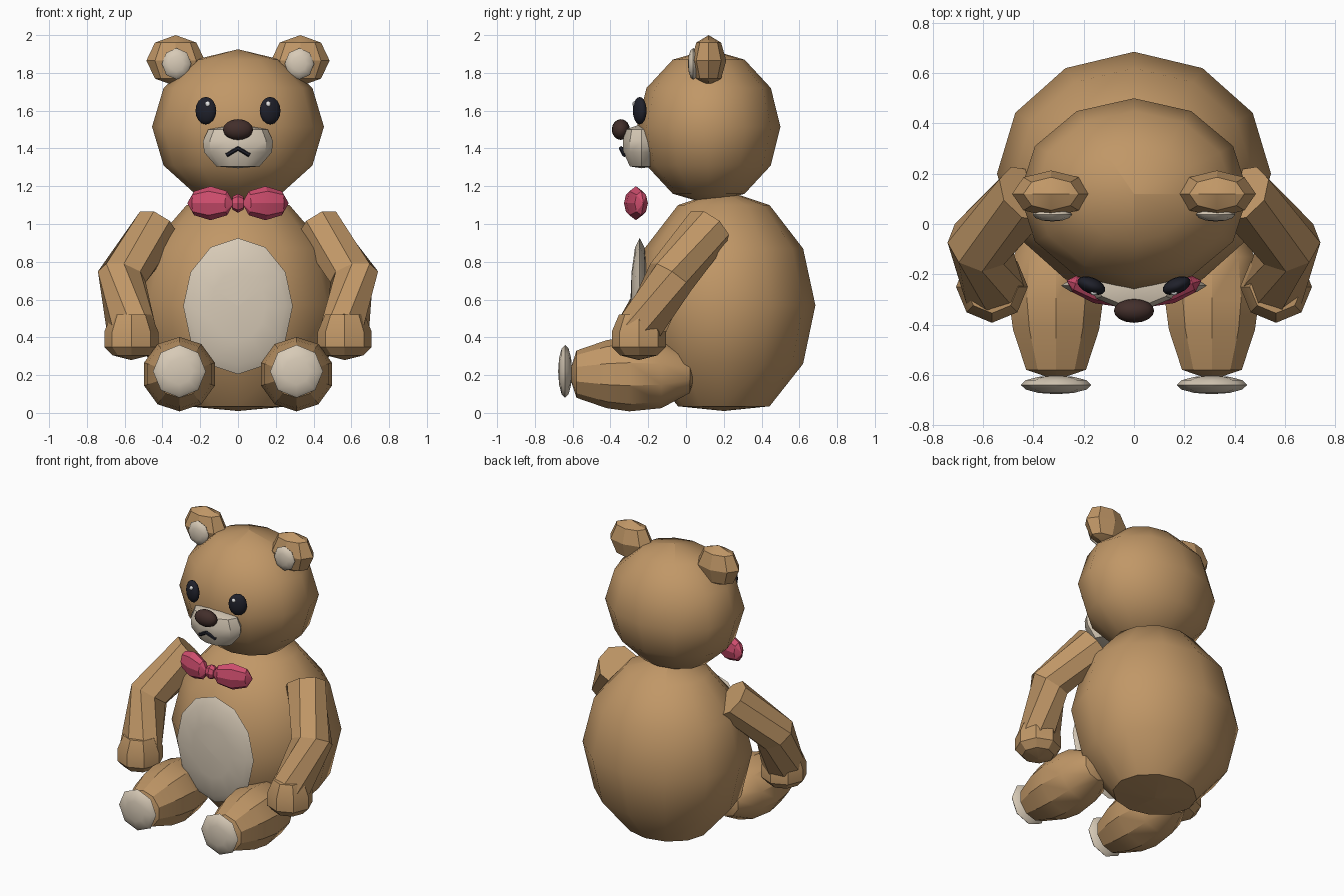
import bpy, bmesh, math
from mathutils import Vector, Matrix

cube = bpy.data.objects.get("Cube")
if cube:
    bpy.data.objects.remove(cube, do_unlink=True)


def material(name, r, g, b):
    m = bpy.data.materials.new(name)
    m.use_nodes = True
    m.diffuse_color = (r, g, b, 1)
    bsdf = m.node_tree.nodes["Principled BSDF"]
    bsdf.inputs["Base Color"].default_value = (r, g, b, 1)
    bsdf.inputs["Roughness"].default_value = 0.8
    return m


FUR = material("tan fur", 0.53, 0.31, 0.135)
CREAM = material("cream plush", 0.68, 0.59, 0.47)
NOSE = material("dark brown", 0.055, 0.028, 0.024)
BLACK = material("glossy black", 0.014, 0.015, 0.024)
PINK = material("pink ribbon", 0.62, 0.075, 0.155)
WHITE = material("white glint", 0.85, 0.85, 0.85)


def finish(name, bm, mat, sharp):
    """Turn a bmesh into an object; edges steeper than sharp stay hard."""
    bmesh.ops.remove_doubles(bm, verts=bm.verts, dist=0.0005)
    bmesh.ops.recalc_face_normals(bm, faces=bm.faces)
    mesh = bpy.data.meshes.new(name)
    bm.to_mesh(mesh)
    bm.free()
    mesh.materials.append(mat)
    mesh.shade_smooth()
    mesh.set_sharp_from_angle(angle=math.radians(sharp))
    obj = bpy.data.objects.new(name, mesh)
    bpy.context.collection.objects.link(obj)
    return obj


def skin(bm, rings):
    """Bridge neighbouring rings with quads and cap both ends."""
    loops = [[bm.verts.new(p) for p in ring] for ring in rings]
    n = len(loops[0])
    for a, b in zip(loops, loops[1:]):
        for i in range(n):
            j = (i + 1) % n
            bm.faces.new((a[i], a[j], b[j], b[i]))
    bm.faces.new(loops[0])
    bm.faces.new(loops[-1])


AXES = {"Z": lambda a, b, h: (a, b, h),
        "Y": lambda a, b, h: (b, h, a),
        "X": lambda a, b, h: (h, b, a)}


def lathe(name, profile, sides, mat, loc=(0, 0, 0), scale=(1, 1, 1),
          axis="Z", turn=0, sharp=40):
    """Revolve (radius, height) pairs about an axis, then scale and place."""
    place = (Matrix.Translation(loc) @ Matrix.Rotation(math.radians(turn), 4, "Z")
             @ Matrix.Diagonal((*scale, 1)))
    rings = []
    for r, h in profile:
        r = max(r, 0.0)
        angles = [math.tau * i / sides for i in range(sides)]
        rings.append([place @ Vector(AXES[axis](r * math.cos(t), r * math.sin(t), h))
                      for t in angles])
    bm = bmesh.new()
    skin(bm, rings)
    # collapse the pole rings into single points
    bmesh.ops.remove_doubles(bm, verts=bm.verts, dist=0.0005)
    return finish(name, bm, mat, sharp)


def ball(name, loc, scale, mat, sides=12, rings=6, **kw):
    steps = [math.pi * i / rings for i in range(rings + 1)]
    profile = [(math.sin(t), -math.cos(t)) for t in steps]
    profile[0], profile[-1] = (0.001, -1), (0.001, 1)
    return lathe(name, profile, sides, mat, loc, scale, **kw)


def tube(name, points, radius, sides, mat, sharp=40):
    """Sweep a regular polygon along a path."""
    pts = [Vector(p) for p in points]
    rings = []
    for i, p in enumerate(pts):
        d = pts[min(i + 1, len(pts) - 1)] - pts[max(i - 1, 0)]
        rot = d.to_track_quat("Z", "Y")
        ring = []
        for k in range(sides):
            t = math.tau * (k + 0.5) / sides
            ring.append(p + rot @ Vector((math.cos(t), math.sin(t), 0)) * radius)
        rings.append(ring)
    bm = bmesh.new()
    skin(bm, rings)
    return finish(name, bm, mat, sharp)


# Body with a flattened seat, and head
lathe("body", [(0.001, 0.01), (0.5, 0.035), (0.866, 0.26), (1, 0.57),
               (0.866, 0.87), (0.5, 1.1), (0.001, 1.18)], 12, FUR,
      loc=(0, 0.2, 0), scale=(0.545, 0.485, 1))
ball("head", (0, 0.12, 1.515), (0.455, 0.38, 0.41), FUR)
ball("belly_patch", (0, -0.245, 0.565), (0.29, 0.05, 0.36), CREAM, axis="Y", sharp=60)

# Face
lathe("muzzle", [(0.001, 1.295), (0.62, 1.305), (0.97, 1.38), (1, 1.44),
                 (0.85, 1.5), (0.001, 1.53)], 10, CREAM,
      loc=(0, -0.235, 0), scale=(0.185, 0.105, 1), sharp=35)
ball("nose", (0, -0.345, 1.5), (0.08, 0.048, 0.055), NOSE, 16, 8)
tube("mouth", [(-0.06, -0.325, 1.365), (0, -0.343, 1.4), (0.06, -0.325, 1.365)],
     0.012, 6, BLACK)

# Bow knot
ball("bow_knot", (0, -0.285, 1.11), (0.04, 0.04, 0.05), PINK, 8, 4, axis="X", sharp=20)

for side, label in ((1, "left"), (-1, "right")):
    # Ears
    ball(label + "_ear", (side * 0.33, 0.12, 1.865), (0.155, 0.093, 0.135),
         FUR, 8, 4, sharp=25)
    ball(label + "_inner_ear", (side * 0.325, 0.038, 1.848), (0.078, 0.028, 0.083),
         CREAM, 8, 6, axis="Y", sharp=50)

    # Eyes with a small glint
    ball(label + "_eye", (side * 0.17, -0.245, 1.6), (0.059, 0.032, 0.073),
         BLACK, 16, 8, turn=side * 22)
    ball(label + "_eye_glint", (side * 0.16, -0.274, 1.635), (0.014, 0.01, 0.014),
         WHITE, 8, 6)

    # Bow loops
    ball(label + "_bow_loop", (side * 0.145, -0.265, 1.11), (0.13, 0.052, 0.09),
         PINK, 8, 4, axis="X", turn=side * 18, sharp=20)

    # Bent arms ending in faceted paws
    tube(label + "_arm", [(side * 0.425, 0.12, 0.98), (side * 0.615, -0.08, 0.72),
                          (side * 0.565, -0.24, 0.44)], 0.13, 8, FUR, 25)
    lathe(label + "_hand", [(0.001, 0.28), (0.1, 0.305), (0.143, 0.35), (0.143, 0.43),
                            (0.105, 0.52), (0.001, 0.53)], 8, FUR,
          loc=(side * 0.565, -0.25, 0), sharp=25)

    # Legs lie forward, with round sole pads
    lathe(label + "_leg", [(0.001, -0.62), (0.125, -0.58), (0.18, -0.42), (0.197, -0.3),
                           (0.18, -0.13), (0.1, 0.02), (0.001, 0.05)], 10, FUR,
          loc=(side * 0.31, 0, 0.205), axis="Y", sharp=34)
    ball(label + "_sole_pad", (side * 0.31, -0.64, 0.22), (0.14, 0.037, 0.14),
         CREAM, 8, 6, axis="Y", sharp=50)
